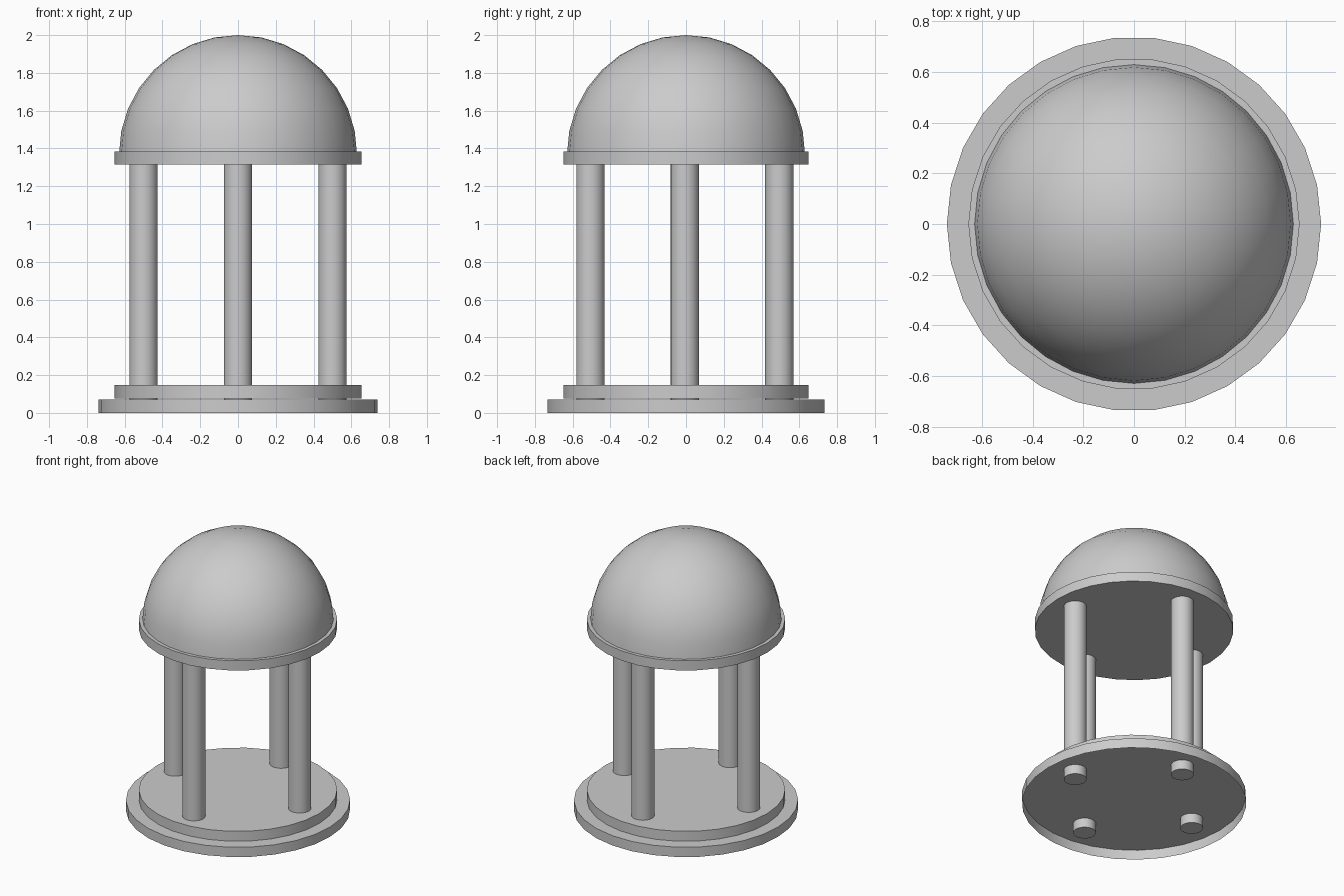
import bpy, bmesh, math

if "Cube" in bpy.data.objects:
    bpy.data.objects.remove(bpy.data.objects["Cube"])


def finish(name, bm):
    mesh = bpy.data.meshes.new(name)
    bm.to_mesh(mesh)
    bm.free()
    ob = bpy.data.objects.new(name, mesh)
    bpy.context.collection.objects.link(ob)
    bpy.ops.object.select_all(action='DESELECT')
    ob.select_set(True)
    bpy.context.view_layer.objects.active = ob
    bpy.ops.object.shade_smooth_by_angle(angle=math.radians(35))
    return ob


def disc(name, x, y, r, z0, z1, sides, open_bottom=False):
    bm = bmesh.new()
    bmesh.ops.create_cone(bm, cap_ends=True, segments=sides,
                          radius1=r, radius2=r, depth=z1 - z0)
    # put a vertex on the x axis
    a = math.atan2(bm.verts[:][0].co.y, bm.verts[:][0].co.x)
    c, s = math.cos(-a), math.sin(-a)
    for v in bm.verts:
        px, py, pz = v.co
        v.co = (px * c - py * s + x, px * s + py * c + y, pz + (z0 + z1) / 2)
    if open_bottom:
        bm.normal_update()
        low = [f for f in bm.faces if f.normal.z < -0.9]
        bmesh.ops.delete(bm, geom=low, context='FACES_ONLY')
    return finish(name, bm)


# Stepped base: the lower step is hollow underneath
disc("lower_step", 0, 0, 0.738, 0.0, 0.071, 30, open_bottom=True)
disc("upper_step", 0, 0, 0.653, 0.075, 0.147, 30)

# Four columns, running down through the base
for i, side in enumerate(("right", "back", "left", "front")):
    a = i * math.pi / 2
    disc(side + "_column", 0.5 * math.cos(a), 0.5 * math.sin(a) - 0.006,
         0.075, 0.002, 1.34, 32)

# Ring slab carrying the dome
disc("roof_slab", 0, 0, 0.653, 1.315, 1.385, 30)

# Dome: upper half of a sphere
bm = bmesh.new()
bmesh.ops.create_uvsphere(bm, u_segments=32, v_segments=16, radius=0.63)
bmesh.ops.delete(bm, geom=[v for v in bm.verts if v.co.z < -0.001], context='VERTS')
bmesh.ops.translate(bm, verts=bm.verts, vec=(0, 0, 1.37))
finish("dome", bm)
